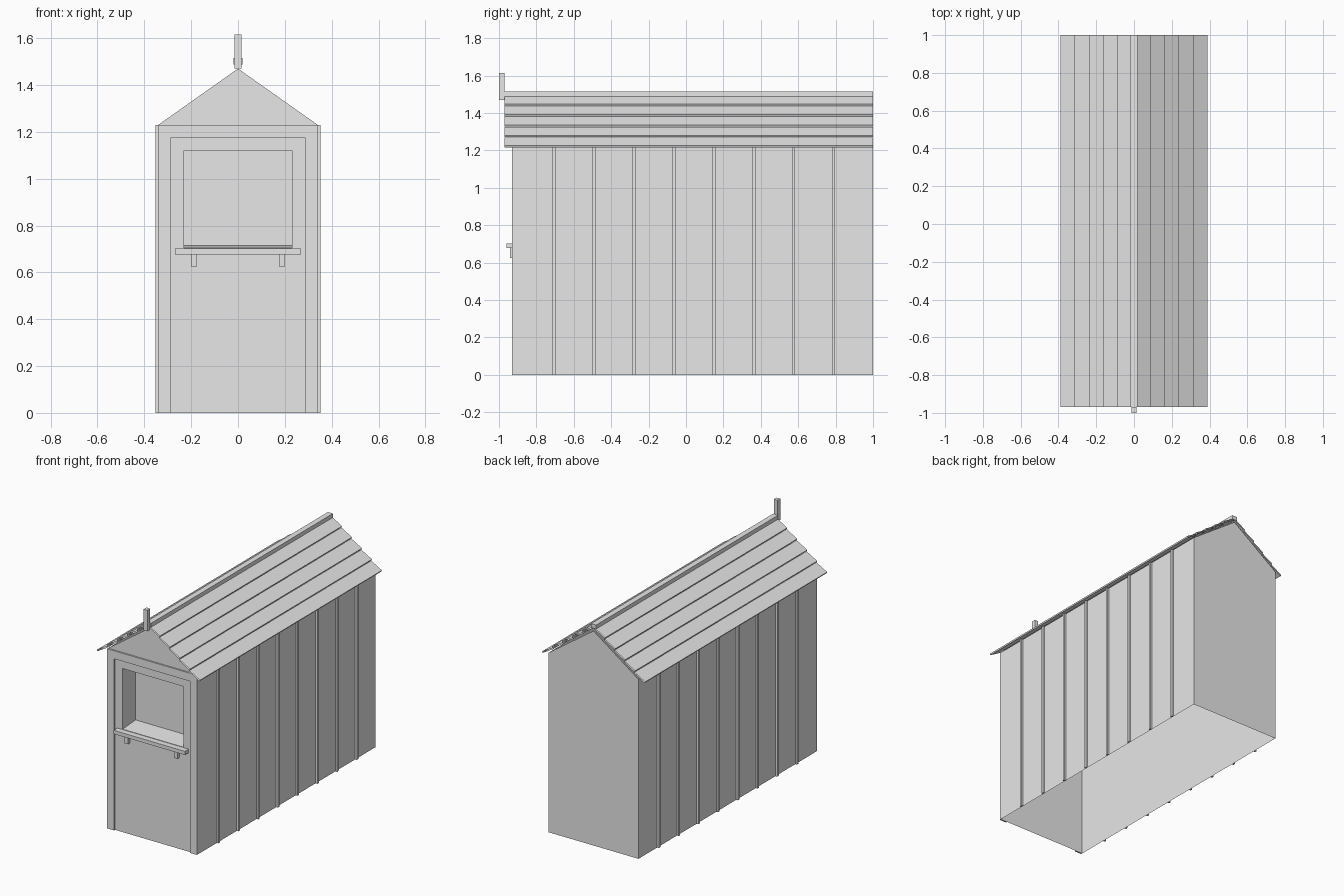
import bpy, bmesh

cube = bpy.data.objects.get("Cube")
if cube:
    bpy.data.objects.remove(cube, do_unlink=True)

grey = bpy.data.materials.new("light_grey")
grey.use_nodes = True
colour = (0.8, 0.8, 0.8, 1)
grey.diffuse_color = colour
grey.node_tree.nodes["Principled BSDF"].inputs["Base Color"].default_value = colour

HALF = 0.34            # half width of the walls
EAVE, RIDGE = 1.23, 1.47
FRONT, BACK = -0.92, 1.0


def finish(name, bm):
    mesh = bpy.data.meshes.new(name)
    bm.to_mesh(mesh)
    bm.free()
    mesh.materials.append(grey)
    obj = bpy.data.objects.new(name, mesh)
    bpy.context.collection.objects.link(obj)
    return obj


def sheets(name, faces):
    """Thin open surface made of polygons."""
    bm = bmesh.new()
    for pts in faces:
        bm.faces.new([bm.verts.new(p) for p in pts])
    bmesh.ops.remove_doubles(bm, verts=bm.verts, dist=0.0001)
    return finish(name, bm)


def box(name, x, y, z):
    bm = bmesh.new()
    bmesh.ops.create_cube(bm, size=1)
    for v in bm.verts:
        for i, (lo, hi) in enumerate((x, y, z)):
            v.co[i] = lo if v.co[i] < 0 else hi
    return finish(name, bm)


def rect(x0, x1, z0, z1, y):
    return [(x0, y, z0), (x1, y, z0), (x1, y, z1), (x0, y, z1)]


# Hollow shell: side walls and back wall, open underneath
for side, name in ((1, "left_wall"), (-1, "right_wall")):
    x = side * HALF
    wall = [(x, FRONT, 0), (x, BACK, 0), (x, BACK, EAVE), (x, FRONT, EAVE)]
    sheets(name, [wall[::side]])
sheets("back_wall", [[(HALF, BACK, 0), (-HALF, BACK, 0), (-HALF, BACK, EAVE),
                      (0, BACK, RIDGE), (HALF, BACK, EAVE)]])

# Front wall around the window opening, with its gable
W, SILL, HEAD = 0.23, 0.705, 1.12
sheets("front_wall", [
    rect(-HALF, HALF, 0, SILL, FRONT),
    rect(-HALF, -W, SILL, HEAD, FRONT),
    rect(W, HALF, SILL, HEAD, FRONT),
    rect(-HALF, HALF, HEAD, EAVE, FRONT),
    [(-HALF, FRONT, EAVE), (HALF, FRONT, EAVE), (0, FRONT, RIDGE)]])

# Recessed window box with a slightly sloping sill
deep, sill_back = FRONT + 0.14, SILL + 0.01
sheets("window_recess", [
    rect(-W, W, sill_back, HEAD, deep),
    [(-W, FRONT, SILL), (W, FRONT, SILL), (W, deep, sill_back), (-W, deep, sill_back)],
    [(-W, FRONT, HEAD), (-W, deep, HEAD), (W, deep, HEAD), (W, FRONT, HEAD)],
    [(-W, FRONT, SILL), (-W, deep, sill_back), (-W, deep, HEAD), (-W, FRONT, HEAD)],
    [(W, FRONT, SILL), (W, FRONT, HEAD), (W, deep, HEAD), (W, deep, sill_back)]])

# Raised front frame
FACE = FRONT - 0.01
for side, name in ((1, "left_frame"), (-1, "right_frame")):
    box(name, sorted((side * 0.287, side * HALF)), (FACE, FRONT), (0, EAVE))
box("top_frame", (-0.287, 0.287), (FACE, FRONT), (1.175, EAVE))

# Counter shelf and its brackets
box("counter_shelf", (-0.27, 0.27), (-0.96, FRONT), (0.677, 0.702))
for x, name in ((0.187, "left_bracket"), (-0.187, "right_bracket")):
    box(name, (x - 0.013, x + 0.013), (-0.942, FRONT), (0.625, 0.677))

# Wall battens
for side, name in ((1, "left_batten"), (-1, "right_batten")):
    for i in range(8):
        y = -0.705 + i * 0.2135
        box(name, sorted((side * HALF, side * 0.353)), (y - 0.008, y + 0.008), (0, EAVE))

# Overlapping roof boards, open at the ends
ROOF_FRONT = -0.97
section = [(0, 0), (0.004, 0.009), (-0.076, 0.054), (-0.08, 0.047)]
for side, name in ((1, "left_roof_board"), (-1, "right_roof_board")):
    for i in range(5):
        pts = [(side * (0.386 - i * 0.0755 + dx), 1.216 + i * 0.0555 + dz)
               for dx, dz in section]
        faces = []
        for (xa, za), (xb, zb) in zip(pts, pts[1:] + pts[:1]):
            face = [(xa, ROOF_FRONT, za), (xa, BACK, za), (xb, BACK, zb), (xb, ROOF_FRONT, zb)]
            faces.append(face[::side])
        sheets(name, faces)

# Ridge cap and front finial
box("ridge_cap", (-0.019, 0.019), (ROOF_FRONT, BACK), (1.488, 1.515))
box("finial_post", (-0.014, 0.014), (-1.0, ROOF_FRONT), (1.47, 1.615))
